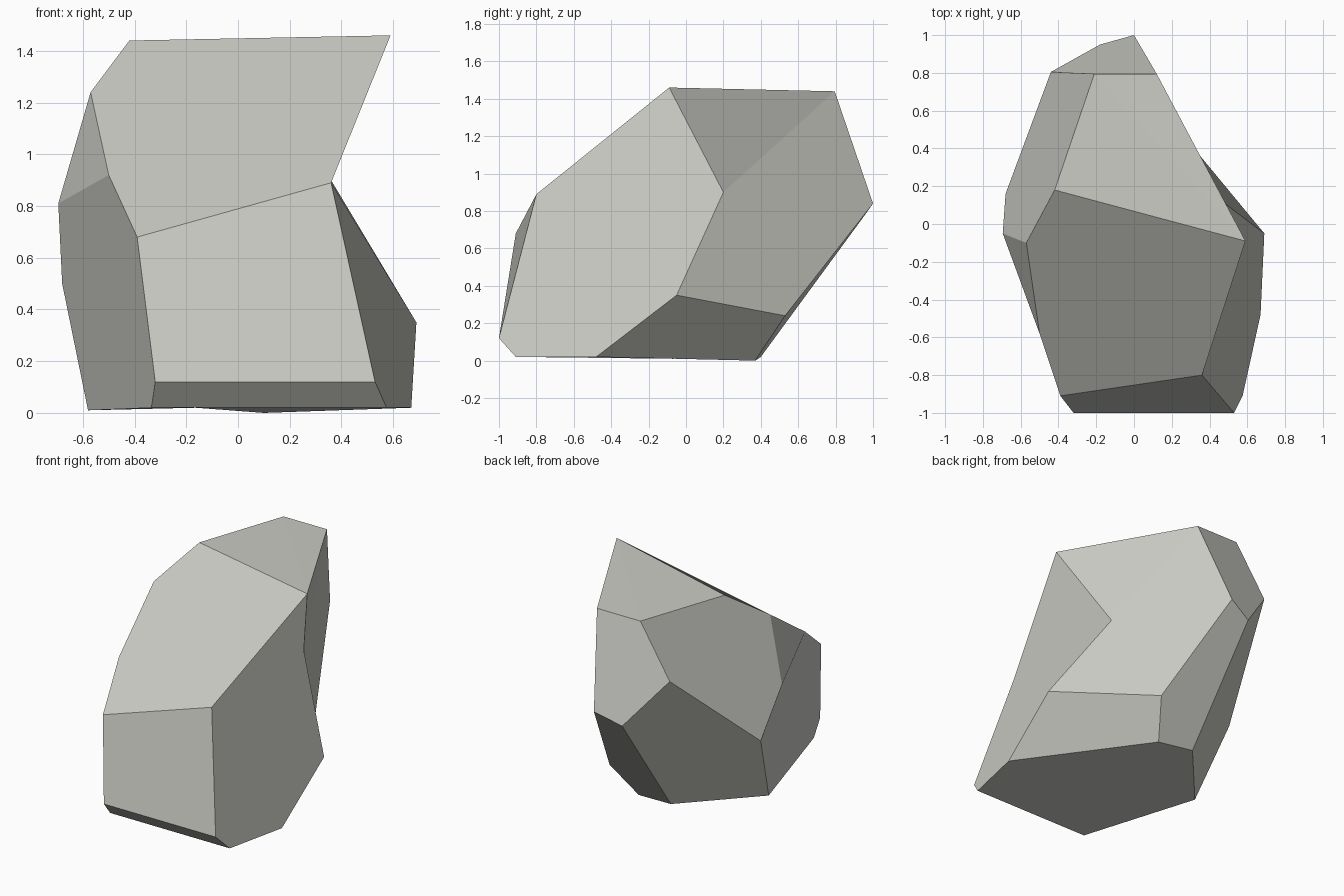
import bpy
import bmesh

default_cube = bpy.data.objects.get("Cube")
if default_cube:
    bpy.data.objects.remove(default_cube, do_unlink=True)


def make_material(name, colour):
    material = bpy.data.materials.new(name)
    material.use_nodes = True
    material.diffuse_color = colour
    shader = next(n for n in material.node_tree.nodes if n.type == "BSDF_PRINCIPLED")
    shader.inputs["Base Color"].default_value = colour
    shader.inputs["Roughness"].default_value = 0.9
    return material


# Corners of the chiselled boulder, named by where they sit
corners = {
    # crown
    "crown_left": (0.59, -0.09, 1.46),
    "crown_right": (-0.42, 0.18, 1.44),
    "crown_back_right": (-0.21, 0.795, 1.44),
    "crown_back_left": (0.12, 0.795, 1.44),
    "notch": (0.36, 0.20, 0.90),
    # brow and right shoulder
    "brow_left": (0.36, -0.80, 0.89),
    "brow_right": (-0.39, -0.91, 0.68),
    "shoulder_high": (-0.57, -0.10, 1.24),
    "shoulder_front": (-0.50, -0.58, 0.92),
    "shoulder_low": (-0.695, -0.05, 0.81),
    "flank_right": (-0.68, 0.16, 0.50),
    "flank_left": (0.69, -0.05, 0.35),
    # back
    "back_high": (-0.44, 0.805, 1.09),
    "back_mid": (-0.18, 0.95, 0.77),
    "back_tip": (0.0, 1.0, 0.84),
    "back_low": (0.21, 0.53, 0.24),
    # toe and base
    "toe_right": (-0.32, -1.0, 0.12),
    "toe_left": (0.53, -1.0, 0.12),
    "base_front_right": (-0.335, -0.91, 0.02),
    "base_front_left": (0.575, -0.91, 0.02),
    "base_left": (0.67, -0.48, 0.02),
    "base_right": (-0.58, -0.07, 0.01),
    "base_back_right": (-0.165, 0.40, 0.02),
    "base_back_left": (0.10, 0.37, 0.0),
}

# Each facet is a loop of corner names
facets = [
    # front slope, front wall and toe bevel
    "crown_right shoulder_high shoulder_front brow_right brow_left crown_left",
    "brow_right toe_right toe_left brow_left",
    "toe_right base_front_right base_front_left toe_left",
    # left wall and undercut notch
    "crown_left brow_left toe_left base_front_left base_left flank_left notch",
    "crown_left notch crown_back_left",
    "crown_back_left notch flank_left back_low back_tip",
    "flank_left base_left base_back_left back_low",
    # crown
    "crown_right crown_left crown_back_right",
    "crown_back_right crown_left crown_back_left",
    # back
    "crown_back_right crown_back_left back_tip back_mid back_high",
    "back_tip back_low base_back_left base_back_right back_mid",
    "back_high back_mid base_back_right base_right flank_right",
    # right shoulder and right wall
    "crown_right crown_back_right back_high flank_right shoulder_low shoulder_high",
    "shoulder_high shoulder_low shoulder_front",
    "brow_right shoulder_front shoulder_low flank_right base_right base_front_right toe_right",
    # underside
    "base_front_left base_front_right base_right base_back_right base_back_left base_left",
]

# Assemble the boulder as one flat-shaded solid
bm = bmesh.new()
verts = {name: bm.verts.new(position) for name, position in corners.items()}
for facet in facets:
    bm.faces.new([verts[name] for name in facet.split()])
bmesh.ops.recalc_face_normals(bm, faces=bm.faces)
for face in bm.faces:
    face.smooth = False

mesh = bpy.data.meshes.new("boulder")
bm.to_mesh(mesh)
bm.free()
mesh.materials.append(make_material("pale_stone", (0.6, 0.6, 0.56, 1.0)))
boulder = bpy.data.objects.new("boulder", mesh)
bpy.context.collection.objects.link(boulder)
